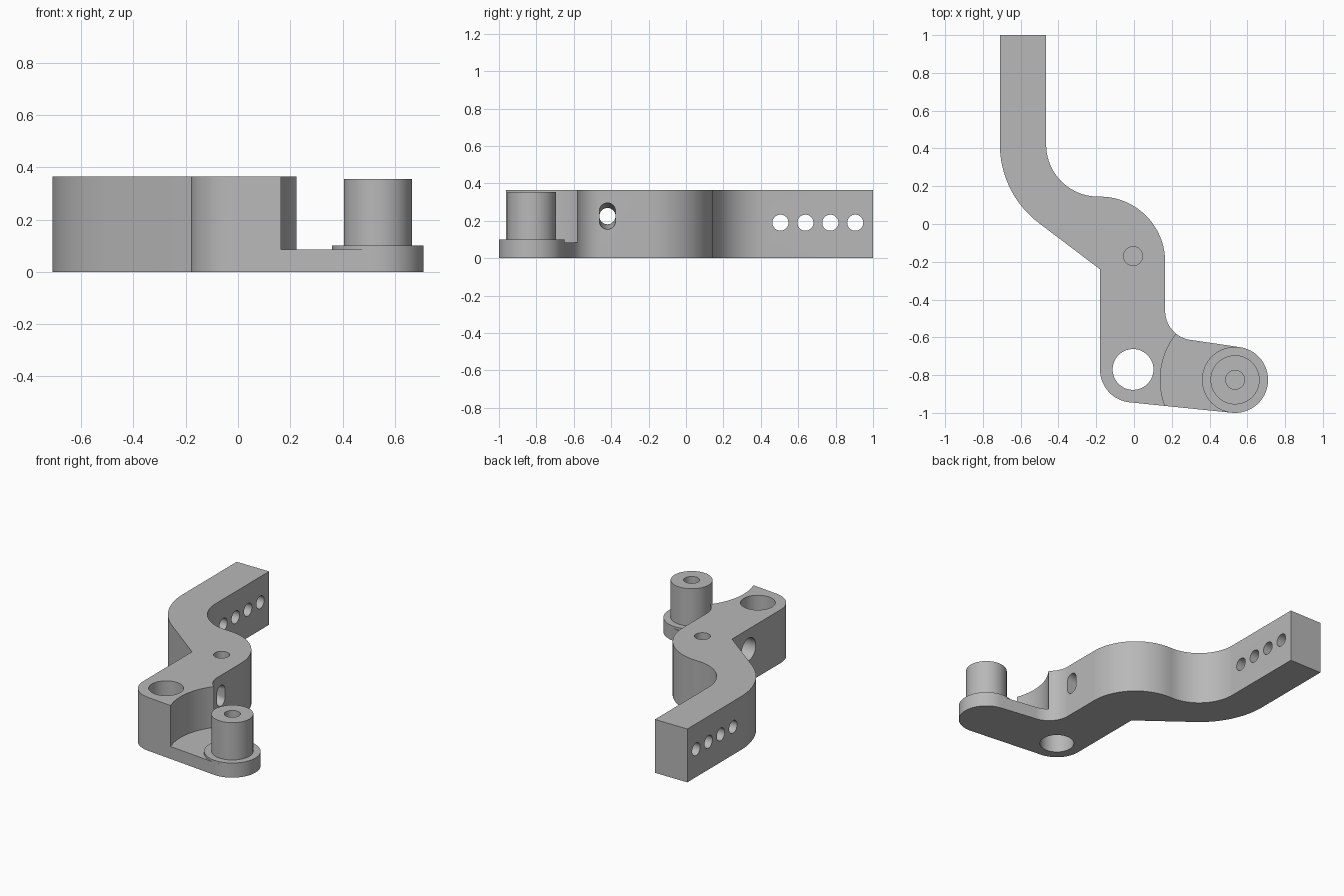
import bpy, bmesh, math
from mathutils import Matrix, Vector

cube = bpy.data.objects.get("Cube")
if cube:
    bpy.data.objects.remove(cube, do_unlink=True)

GREY = (0.48, 0.48, 0.48, 1)
metal = bpy.data.materials.new("plain_grey_metal")
metal.use_nodes = True
metal.diffuse_color = GREY
metal.node_tree.nodes["Principled BSDF"].inputs["Base Color"].default_value = GREY

HEIGHT = 0.365
PIVOT = (-0.005, -0.77)   # rounded corner with the large bore
POST = (0.535, -0.825)    # axis of the post and its recess


def arc(cx, cy, r, start, end, steps=20):
    angles = [math.radians(start + (end - start) * i / steps) for i in range(steps + 1)]
    return [(cx + r * math.cos(a), cy + r * math.sin(a)) for a in angles]


def make_object(name, bm):
    bmesh.ops.recalc_face_normals(bm, faces=bm.faces)
    mesh = bpy.data.meshes.new(name)
    bm.to_mesh(mesh)
    bm.free()
    mesh.materials.append(metal)
    obj = bpy.data.objects.new(name, mesh)
    bpy.context.collection.objects.link(obj)
    return obj


def loft(name, rings):
    """Closed solid skinned through matching rings of points."""
    bm = bmesh.new()
    loops = [[bm.verts.new(p) for p in ring] for ring in rings]
    for a, b in zip(loops, loops[1:]):
        for i in range(len(a)):
            j = (i + 1) % len(a)
            bm.faces.new((a[i], a[j], b[j], b[i]))
    bm.faces.new(loops[0])
    bm.faces.new(loops[-1])
    return make_object(name, bm)


def prism(name, outline, z0, z1):
    return loft(name, [[(x, y, z) for x, y in outline] for z in (z0, z1)])


def upright(name, centre, r, z0, z1):
    return prism(name, arc(*centre, r, 0, 360, 64)[:-1], z0, z1)


def slot_ring(x, y, z, r, stretch=0):
    """Circle in the YZ plane, stretched upright into a slot."""
    half = arc(0, stretch, r, 0, 180, 16) + arc(0, -stretch, r, 180, 360, 16)
    return [(x, y + u, z + v) for u, v in half]


def sideways(name, y, z, r, x0, x1):
    ring = arc(y, z, r, 0, 360, 32)[:-1]
    return loft(name, [[(x, u, v) for u, v in ring] for x in (x0, x1)])


def cut(obj, cutters):
    bpy.context.view_layer.objects.active = obj
    for cutter in cutters:
        cutter.hide_render = True
        mod = obj.modifiers.new("cut", "BOOLEAN")
        mod.operation, mod.solver, mod.object = "DIFFERENCE", "EXACT", cutter
        bpy.ops.object.modifier_apply(modifier=mod.name)
        bpy.data.objects.remove(cutter, do_unlink=True)


# Cranked lever arm, walked clockwise from its far end
outline = [(-0.71, 1), (-0.465, 1)]
outline += arc(-0.19, 0.42, 0.275, 180, 270)
outline += arc(-0.18, -0.2, 0.345, 90, 0)
outline += arc(0.32, -0.46, 0.155, 180, 264)
outline += arc(*POST, 0.175, 84, -95, 32)
outline += arc(*PIVOT, 0.175, -95, -180)
outline += [(-0.18, -0.24)]
outline += arc(-0.19, 0.42, 0.52, 232, 180)
arm = prism("lever_arm", outline, 0, HEIGHT)

# Recess around the post, pivot bore and blind top hole
cutters = [
    upright("recess_cutter", POST, 0.396, 0.085, 0.6),
    upright("pivot_cutter", PIVOT, 0.108, -0.1, 0.6),
    upright("top_hole_cutter", (-0.005, -0.17), 0.05, 0.17, 0.6),
]
# Row of cross holes through the handle end
for i in range(4):
    cutters.append(sideways("row_hole_cutter", 0.505 + i * 0.1333, 0.19, 0.043, -0.9, -0.3))
# Cross hole flaring to an upright slot, counterbored on the other side
SIDE = (-0.42, 0.225)
cutters.append(loft("slot_cutter", [
    slot_ring(-0.1, *SIDE, 0.043, 0.0005),
    slot_ring(0.0, *SIDE, 0.043, 0.0005),
    slot_ring(0.165, *SIDE, 0.043, 0.028),
    slot_ring(0.2, *SIDE, 0.043, 0.034)]))
cutters.append(sideways("counterbore_cutter", *SIDE, 0.077, -0.3, -0.05))
cut(arm, cutters)

# Collar and post with a blind hole in the end
collar = upright("post_collar", POST, 0.175, 0.085, 0.1)
post = upright("post", POST, 0.13, 0.09, 0.355)
cut(post, [upright("post_hole_cutter", POST, 0.05, 0.15, 0.6)])

# Smooth curved walls, keep hard edges
bpy.ops.object.select_all(action="DESELECT")
for obj in (arm, collar, post):
    obj.select_set(True)
bpy.context.view_layer.objects.active = arm
bpy.ops.object.shade_smooth_by_angle(angle=math.radians(30))
